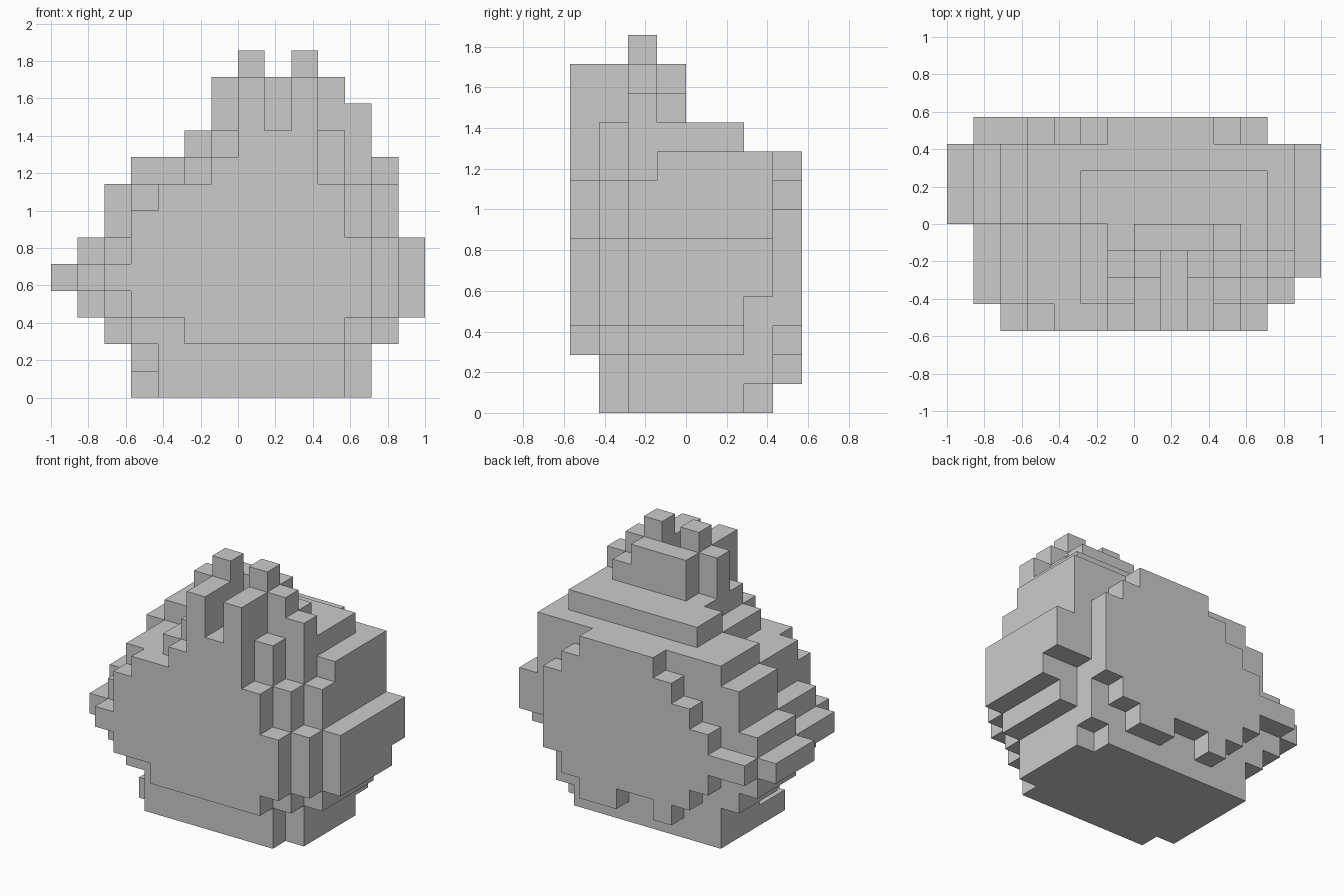
import bpy, bmesh
from mathutils import Vector

if "Cube" in bpy.data.objects:
    bpy.data.objects.remove(bpy.data.objects["Cube"])

U = 1 / 7  # edge length of one block


def slab(y, lefts, rights, z0=0):
    """Blocks of one depth slice: one x run per level."""
    return {(x, y, z0 + k) for k, (a, b) in enumerate(zip(lefts, rights))
            for x in range(a, b)}


def box(x0, x1, y0, y1, z0, z1):
    return {(x, y, z) for x in range(x0, x1) for y in range(y0, y1)
            for z in range(z0, z1)}


parts = {}

# Flat plate on the front
parts["front_plate"] = slab(-4, [-2, -4, -5, -4, -4, -3, -1, 0],
                            [4, 5, 5, 5, 4, 4, 3, 3], 2)

# Main body: stepped left and right profiles per slice
left_front = [-4, -3, -4, -5, -6, -5, -4, -4, -2, -1]
left_rear = [-4, -4, -5, -6, -7, -6, -5, -5, -4, -2]
right_mid = [5, 5, 6, 7, 7, 7, 6, 6, 6, 5]
body = slab(-3, [-3] + left_front[1:], [4, 4, 5, 6, 6, 6, 5, 5, 4, 4])
body |= slab(-2, left_front, right_mid[:8] + [5, 5])
body |= slab(-1, left_front, right_mid)
for y in (0, 1):
    body |= slab(y, left_rear, right_mid)
body |= slab(2, left_rear, [4, 5, 5, 5, 7, 7, 6, 6, 6])
parts["body"] = body

# Rounded plate on the back, with two small feet
back = slab(3, [-3, -4, -6, -4, -3, -2, -1], [4, 5, 5, 5, 5, 4, 3], 2)
for x0, x1 in ((-2, -1), (1, 3)):
    back |= box(x0, x1, 3, 4, 1, 2)
parts["back_plate"] = back

# Crown: two prongs split by a slot, side pillars, rear wall and tips
crown = box(0, 1, -4, -1, 10, 12) | box(2, 3, -4, -1, 10, 12)
crown |= box(-1, 0, -2, -1, 10, 12) | box(3, 4, -2, -1, 10, 12)
crown |= box(4, 5, -2, -1, 10, 11)
crown |= box(0, 3, -1, 0, 10, 12) | box(3, 4, -1, 0, 10, 11)
for x in (0, 2):
    crown |= box(x, x + 1, -2, -1, 12, 13)
parts["crown"] = crown

solid = set().union(*parts.values())


def build(name, cells):
    """Skin the blocks with their exposed faces, merged into flat panels."""
    bm = bmesh.new()
    for c in sorted(cells):
        for axis in range(3):
            for side in (0, 1):
                n = list(c)
                n[axis] += 2 * side - 1
                if tuple(n) in solid:
                    continue
                base = Vector(c)
                base[axis] += side
                u, v = Vector((0, 0, 0)), Vector((0, 0, 0))
                u[(axis + 1) % 3] = 1
                v[(axis + 2) % 3] = 1
                quad = [base, base + u, base + u + v, base + v]
                if not side:
                    quad.reverse()
                bm.faces.new([bm.verts.new(p * U) for p in quad])
    bmesh.ops.remove_doubles(bm, verts=bm.verts[:], dist=1e-4)
    bmesh.ops.dissolve_limit(bm, angle_limit=0.02, verts=bm.verts[:],
                             edges=bm.edges[:])
    mesh = bpy.data.meshes.new(name)
    bm.to_mesh(mesh)
    bm.free()
    bpy.context.collection.objects.link(bpy.data.objects.new(name, mesh))


for part_name, cells in parts.items():
    build(part_name, cells)
